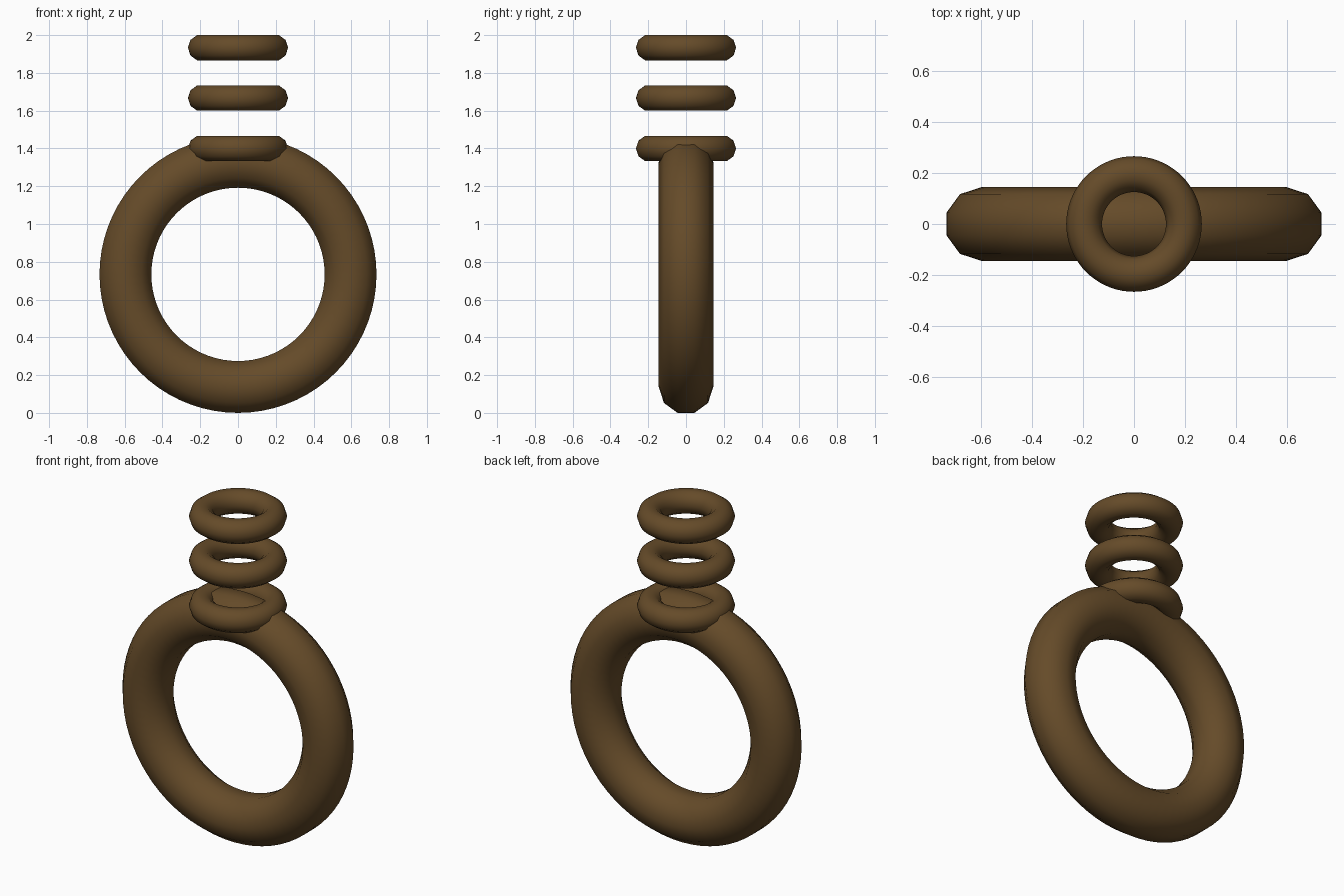
import bpy, bmesh, math
from mathutils import Matrix

if "Cube" in bpy.data.objects:
    bpy.data.objects.remove(bpy.data.objects["Cube"])

brown = bpy.data.materials.new("dark brown")
brown.diffuse_color = (0.13, 0.07, 0.022, 1)
brown.use_nodes = True
brown.node_tree.nodes["Principled BSDF"].inputs["Base Color"].default_value = brown.diffuse_color


def ring(name, major, minor, phase, z, upright=False, steps=72, sides=10):
    """Smooth torus with a ten-sided section; phase turns the section."""
    bm = bmesh.new()
    loops = []
    for i in range(steps):
        a = 2 * math.pi * i / steps
        loop = []
        for j in range(sides):
            b = 2 * math.pi * j / sides + phase
            r = major + minor * math.cos(b)
            loop.append(bm.verts.new((r * math.cos(a), r * math.sin(a), minor * math.sin(b))))
        loops.append(loop)
    for i in range(steps):
        p, q = loops[i], loops[(i + 1) % steps]
        for j in range(sides):
            k = (j + 1) % sides
            f = bm.faces.new((p[j], q[j], q[k], p[k]))
            f.smooth = True
    if upright:
        bm.transform(Matrix.Rotation(math.pi / 2, 4, 'X'))
    bm.transform(Matrix.Translation((0, 0, z)))
    bm.normal_update()
    me = bpy.data.meshes.new(name)
    bm.to_mesh(me)
    bm.free()
    me.materials.append(brown)
    ob = bpy.data.objects.new(name, me)
    bpy.context.collection.objects.link(ob)


# Large upright ring, flat facet facing outward
ring("large_ring", 0.596, 0.1443, math.radians(18), 0.7333, upright=True)

# Three small level rings stacked above with gaps
for n, z in enumerate((1.4, 1.6667, 1.9333), 1):
    ring(f"small_ring_{n}", 0.195, 0.0701, 0, z)
